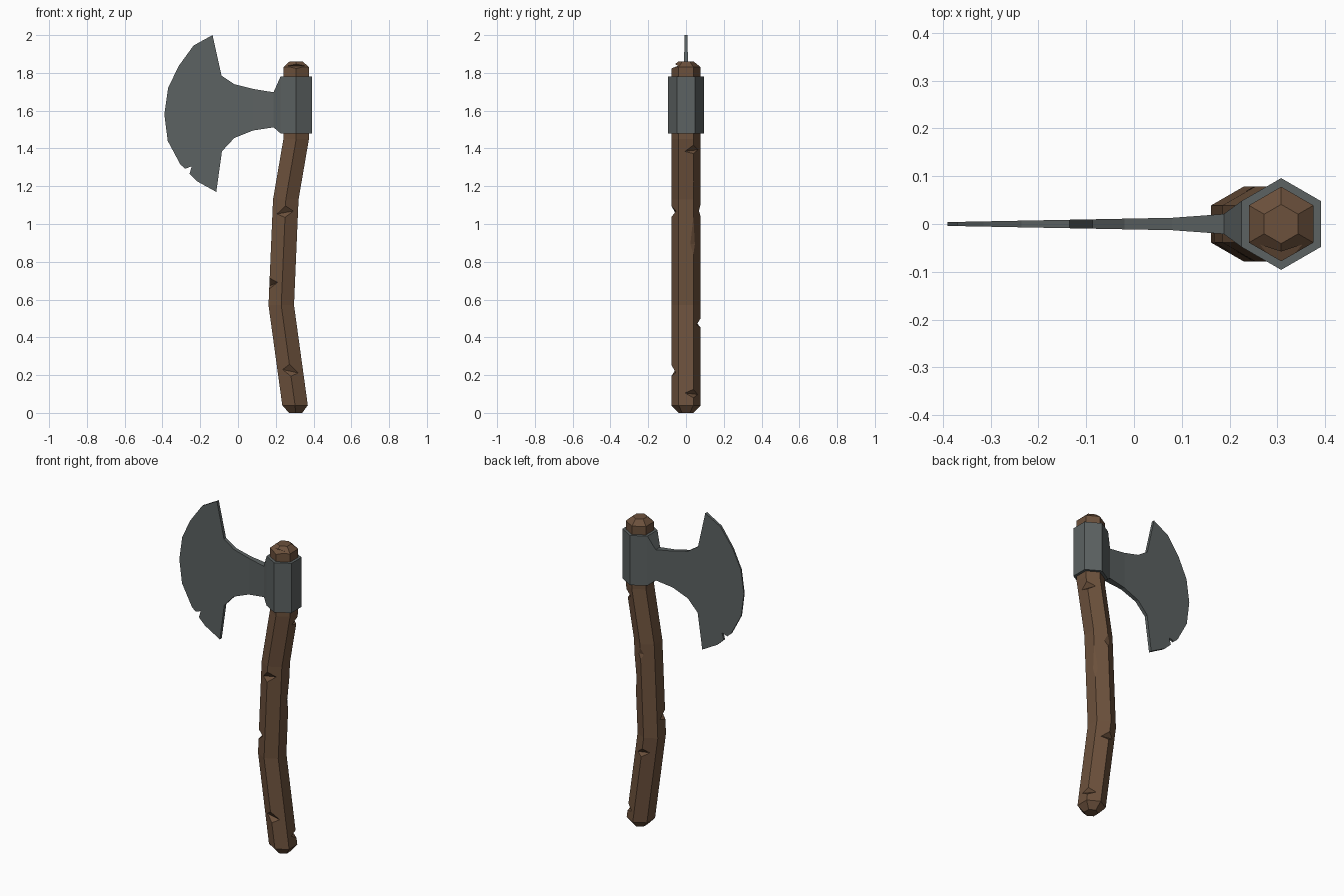
import bpy, bmesh, math
from mathutils import Vector, Matrix

cube = bpy.data.objects.get("Cube")
if cube:
    bpy.data.objects.remove(cube, do_unlink=True)


def material(name, color):
    m = bpy.data.materials.new(name)
    m.use_nodes = True
    m.diffuse_color = (*color, 1)
    m.node_tree.nodes["Principled BSDF"].inputs["Base Color"].default_value = (*color, 1)
    return m


wood = material("brown wood", (0.15, 0.082, 0.045))
steel = material("dark steel", (0.107, 0.122, 0.122))


def finish(bm, name, mat):
    bmesh.ops.recalc_face_normals(bm, faces=bm.faces)
    mesh = bpy.data.meshes.new(name)
    bm.to_mesh(mesh)
    bm.free()
    mesh.materials.append(mat)
    obj = bpy.data.objects.new(name, mesh)
    bpy.context.collection.objects.link(obj)
    return obj


def hex_ring(bm, x, z, r):
    angles = [math.radians(30 + 60 * i) for i in range(6)]
    return [bm.verts.new((x + r * math.cos(a), r * math.sin(a), z)) for a in angles]


def bridge(bm, a, b):
    n = len(a)
    for i in range(n):
        bm.faces.new((a[i], a[(i + 1) % n], b[(i + 1) % n], b[i]))


# Bent six-sided handle: centre x, height, radius
PATH = [(0.305, 0, 0.04), (0.302, 0.04, 0.078), (0.229, 0.57, 0.078), (0.253, 1.13, 0.078),
        (0.308, 1.45, 0.078), (0.308, 1.83, 0.078), (0.308, 1.86, 0.041)]
bm = bmesh.new()
rings = [hex_ring(bm, *p) for p in PATH]
for a, b in zip(rings, rings[1:]):
    bridge(bm, a, b)
bm.faces.new(rings[0])
bm.faces.new(rings[-1])
handle = finish(bm, "handle", wood)


def centre_x(z):
    for (x0, z0, _), (x1, z1, _) in zip(PATH, PATH[1:]):
        if z <= z1:
            return x0 + (x1 - x0) * (z - z0) / (z1 - z0)


# Wedge notches chopped into the handle: direction in degrees, height, half height, depth, tilt
NOTCHES = [(270, 1.07, 0.03, 0.025, 10), (270, 0.23, 0.03, 0.023, -12), (210, 0.69, 0.028, 0.025, 12),
           (90, 0.48, 0.025, 0.022, 8), (30, 1.395, 0.022, 0.024, 6), (30, 0.108, 0.022, 0.022, -6),
           (30, 0.92, 0.09, 0.009, 0), (90, 1.08, 0.035, 0.01, 0), (270, 1.843, 0.018, 0.035, 0)]
cutters = bmesh.new()
for angle, z, half, depth, tilt in NOTCHES:
    tip, out = 0.078 - depth, 0.10
    reach = half * (out - tip) / depth
    profile = [(tip, -half * 0.3), (out, reach), (out, -reach)]
    ends = [[cutters.verts.new((r, side, h)) for r, h in profile] for side in (-0.09, 0.09)]
    bridge(cutters, *ends)
    cutters.faces.new(ends[0])
    cutters.faces.new(ends[1])
    place = (Matrix.Translation((centre_x(z), 0, z)) @ Matrix.Rotation(math.radians(angle), 4, "Z")
             @ Matrix.Rotation(math.radians(tilt), 4, "X"))
    bmesh.ops.transform(cutters, matrix=place, verts=ends[0] + ends[1])
cutter = finish(cutters, "notch_cutters", wood)
cutter.hide_render = True
cut = handle.modifiers.new("notches", "BOOLEAN")
cut.operation = "DIFFERENCE"
cut.solver = "EXACT"
cut.object = cutter
bpy.context.view_layer.objects.active = handle
bpy.ops.object.modifier_apply(modifier=cut.name)
bpy.data.objects.remove(cutter, do_unlink=True)

# Six-sided steel collar with a tapered socket towards the blade
bm = bmesh.new()
low, high = hex_ring(bm, 0.308, 1.48, 0.096), hex_ring(bm, 0.308, 1.78, 0.096)
bridge(bm, low, high)
bm.faces.new(low)
bm.faces.new(high)
socket = next(f for f in bm.faces if f.calc_center_median().x < 0.23)
socket = bmesh.ops.extrude_discrete_faces(bm, faces=[socket])["faces"][0]
for v in socket.verts:
    v.co = (0.188, math.copysign(0.021, v.co.y), 1.697 if v.co.z > 1.6 else 1.512)
finish(bm, "collar", steel)

# Thin flared blade with a chipped lower edge
OUTLINE = [(0.08, 1.715), (-0.02, 1.74), (-0.087, 1.785), (-0.135, 2.0), (-0.235, 1.945),
           (-0.315, 1.835), (-0.37, 1.72), (-0.39, 1.58), (-0.372, 1.44), (-0.305, 1.315),
           (-0.28, 1.293), (-0.245, 1.305), (-0.257, 1.265), (-0.215, 1.225), (-0.115, 1.17),
           (-0.085, 1.385), (-0.02, 1.455), (0.08, 1.495)]
bm = bmesh.new()
sides, necks = [], []
for s in (-1, 1):
    side = [bm.verts.new((x, s * (0.004 + 0.009 * (x + 0.39) / 0.47), z)) for x, z in OUTLINE]
    neck = [bm.verts.new((0.19, s * 0.021, z)) for z in (1.512, 1.697)]
    bm.faces.new(side)
    bm.faces.new((side[-1], neck[0], neck[1], side[0]))
    sides.append(side + neck)
bridge(bm, *sides)
finish(bm, "blade", steel)
